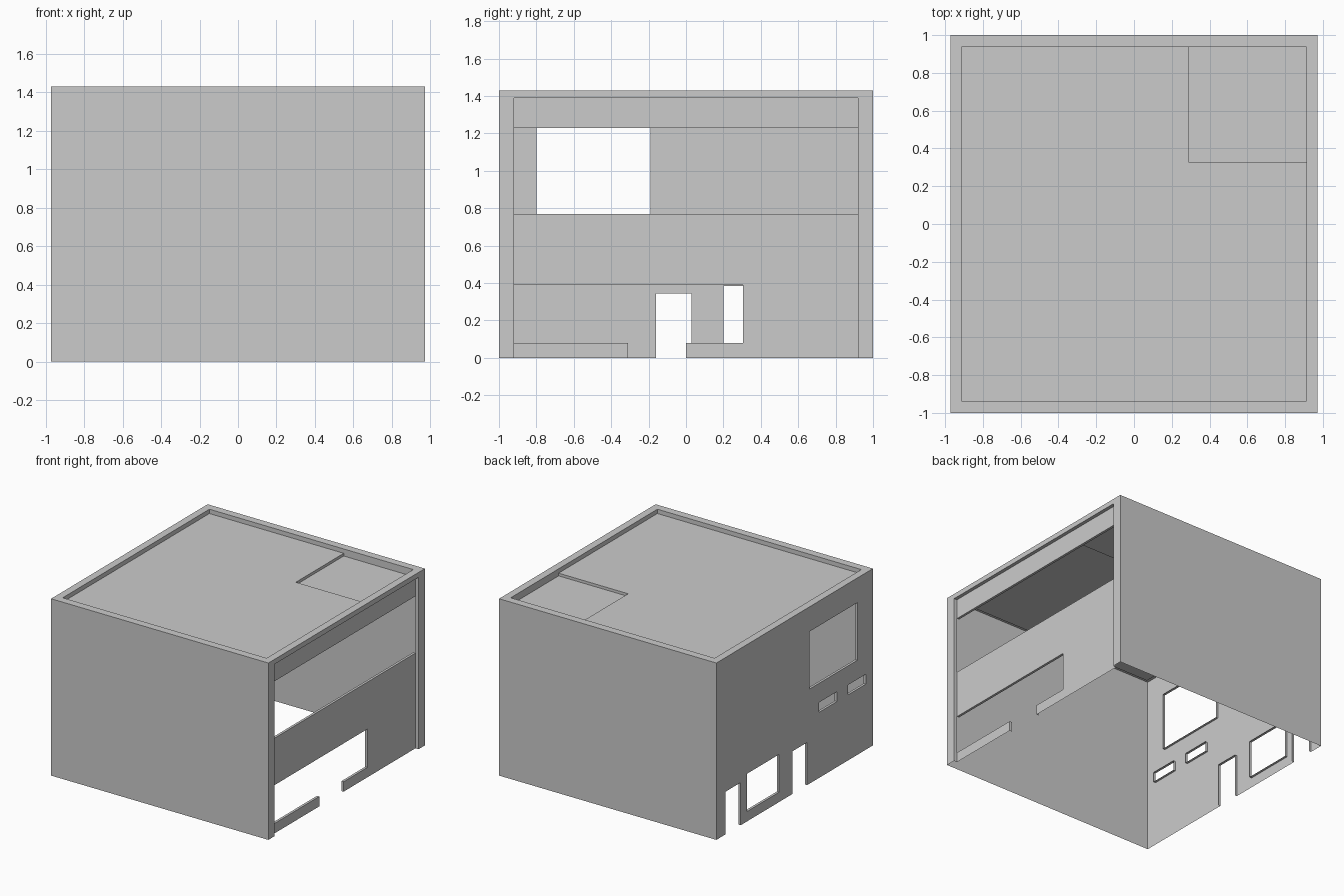
import bpy, bmesh
from mathutils import Vector

if "Cube" in bpy.data.objects:
    bpy.data.objects.remove(bpy.data.objects["Cube"])

X, Y, H = 0.972, 1.0, 1.43        # outer half-width, half-depth, height
RX, RY, RZ = 0.912, 0.937, 1.395  # roof deck inside the parapet


def sheet(name, axis, pos, side, u, v, holes=(), depth=0.02):
    """Flat sheet across an axis with rectangular holes (u0, u1, v0, v1).
    Hole edges get reveals running inwards, against 'side'."""
    def pt(a, b, d=0.0):
        c = [a, b]
        c.insert(axis, pos - side * d)
        return Vector(c)

    def vec(a, b, n=0):
        c = [a, b]
        c.insert(axis, n)
        return Vector(c)

    bm = bmesh.new()

    def quad(pts, toward):
        f = bm.faces.new([bm.verts.new(p) for p in pts])
        f.normal_update()
        if f.normal.dot(toward) < 0:
            f.normal_flip()

    us = sorted({*u, *(c for h in holes for c in h[:2])})
    vs = sorted({*v, *(c for h in holes for c in h[2:])})
    nu, nv = len(us) - 1, len(vs) - 1

    def solid(i, j):
        a, b = (us[i] + us[i + 1]) / 2, (vs[j] + vs[j + 1]) / 2
        return not any(h[0] < a < h[1] and h[2] < b < h[3] for h in holes)

    for i in range(nu):
        for j in range(nv):
            a, b, c, d = us[i], us[i + 1], vs[j], vs[j + 1]
            if not solid(i, j):
                continue
            quad([pt(a, c), pt(b, c), pt(b, d), pt(a, d)], vec(0, 0, side))
            edges = [(1, 0, (b, c), (b, d)), (-1, 0, (a, c), (a, d)),
                     (0, 1, (a, d), (b, d)), (0, -1, (a, c), (b, c))]
            for di, dj, p, q in edges:
                if 0 <= i + di < nu and 0 <= j + dj < nv and not solid(i + di, j + dj):
                    quad([pt(*p), pt(*q), pt(*q, depth), pt(*p, depth)], vec(di, dj))

    bmesh.ops.remove_doubles(bm, verts=bm.verts, dist=1e-5)
    me = bpy.data.meshes.new(name)
    bm.to_mesh(me)
    bm.free()
    ob = bpy.data.objects.new(name, me)
    bpy.context.collection.objects.link(ob)
    return ob


# plain front and back walls
sheet("front_wall", 1, -Y, -1, (-X, X), (0, H))
sheet("back_wall", 1, Y, 1, (-X, X), (0, H))

# left wall: large window, two vents, two doors, ground floor window
sheet("left_wall", 0, -X, -1, (-Y, Y), (0, H), [
    (-0.80, -0.19, 0.765, 1.23),
    (-0.54, -0.31, 0.53, 0.61), (-0.91, -0.68, 0.53, 0.61),
    (-0.16, 0.03, 0, 0.345), (0.69, 0.885, 0, 0.345),
    (0.20, 0.61, 0.08, 0.385)])

# right side: outer frame and the recessed shop front
FY, FZ, FD = 0.92, 1.39, 0.028
sheet("right_frame", 0, X, 1, (-Y, Y), (0, H), [(-FY, FY, 0, FZ)], FD)
sheet("right_facade", 0, X - FD, 1, (-FY, FY), (0, FZ), [
    (-FY, FY, 0.77, 1.23),
    (-FY, 0.305, 0.08, 0.39),
    (-0.31, 0.0, 0, 0.08)])

# roof: parapet, deck, sunken corner
CX, CY, CD = 0.29, 0.325, 0.022
sheet("parapet", 2, H, 1, (-X, X), (-Y, Y), [(-RX, RX, -RY, RY)], H - RZ)
sheet("roof_deck", 2, RZ, 1, (-RX, RX), (-RY, RY), [(CX, RX, CY, RY)], CD)
sheet("roof_corner", 2, RZ - CD, 1, (CX, RX), (CY, RY))
# parapet skirt around the outer edges of the sunken corner
sheet("corner_skirt_right", 0, RX, -1, (CY, RY), (RZ - CD, RZ))
sheet("corner_skirt_back", 1, RY, -1, (CX, RX), (RZ - CD, RZ))
